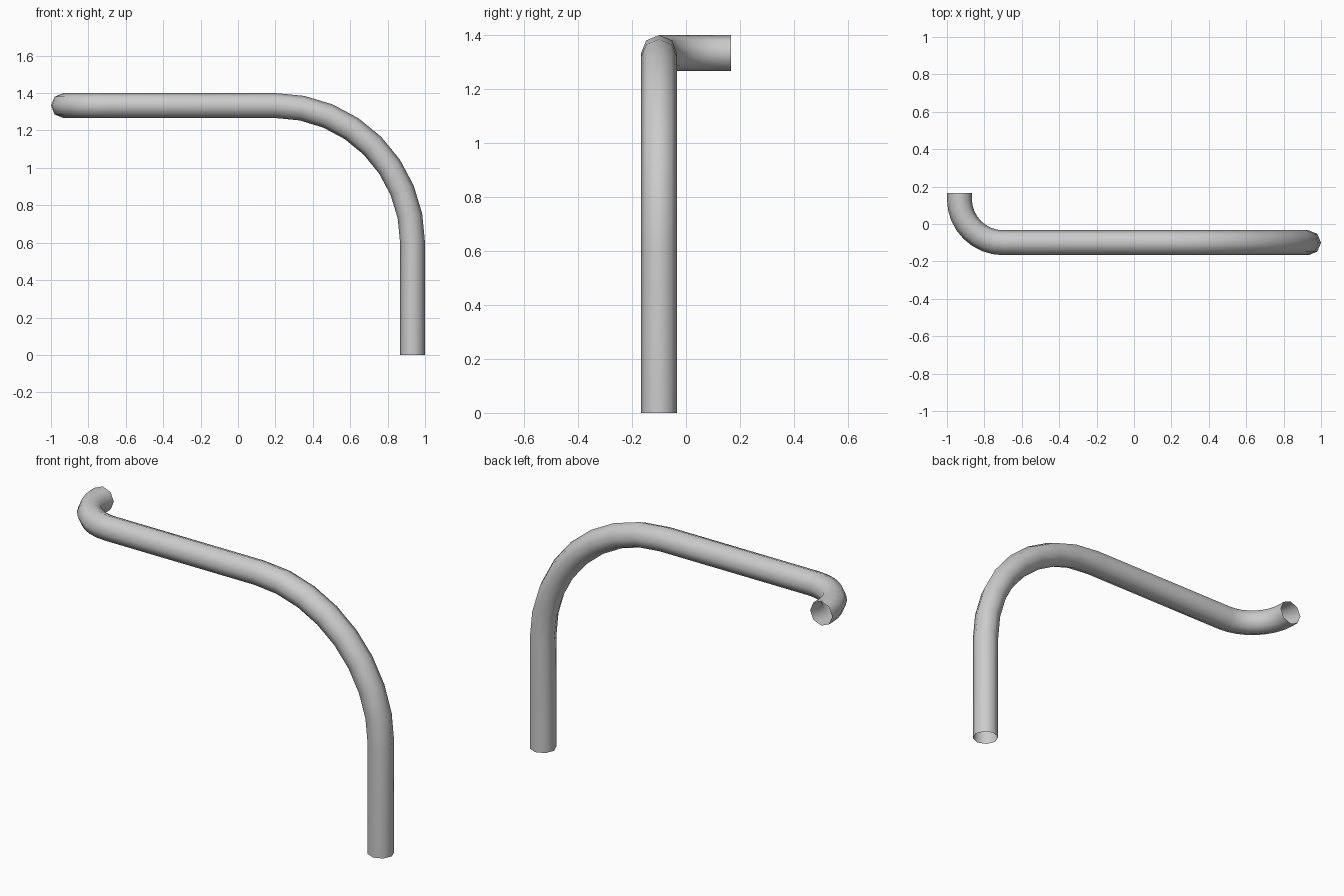
import bpy, bmesh
from math import sin, cos, pi
from mathutils import Vector

if "Cube" in bpy.data.objects:
    bpy.data.objects.remove(bpy.data.objects["Cube"])

SIDES, R, STEPS = 8, 0.0667, 8
UP, LEFT, BACK = Vector((0, 0, 1)), Vector((-1, 0, 0)), Vector((0, 1, 0))


def bend(start, d0, d1, radius):
    """Quarter-circle bend from direction d0 to d1: list of (point, tangent)."""
    out = []
    for i in range(STEPS + 1):
        a = pi / 2 * i / STEPS
        out.append((start + radius * (sin(a) * d0 + (1 - cos(a)) * d1),
                    cos(a) * d0 + sin(a) * d1))
    return out


# Centre line: upright, large bend, horizontal run, small bend, short stub
path = [(Vector((0.9333, -0.1, 0)), UP)]
path += bend(Vector((0.9333, -0.1, 0.6)), UP, LEFT, 0.7333)
path += bend(Vector((-0.7, -0.1, 1.3333)), LEFT, BACK, 0.2333)
path.append((Vector((-0.9333, 0.1667, 1.3333)), BACK))

# Sweep an octagon along the path, leaving both ends open
bm = bmesh.new()
u, v, prev_t, rings = Vector((1, 0, 0)), Vector((0, 1, 0)), UP, []
for p, t in path:
    q = prev_t.rotation_difference(t)
    u, v, prev_t = q @ u, q @ v, t
    rings.append([bm.verts.new(p + R * (cos(2 * pi * k / SIDES) * u + sin(2 * pi * k / SIDES) * v))
                  for k in range(SIDES)])
for a, b in zip(rings, rings[1:]):
    for k in range(SIDES):
        n = (k + 1) % SIDES
        bm.faces.new((a[k], a[n], b[n], b[k])).smooth = True

mesh = bpy.data.meshes.new("bent_pipe")
bm.to_mesh(mesh)
bm.free()
pipe = bpy.data.objects.new("bent_pipe", mesh)
bpy.context.collection.objects.link(pipe)
